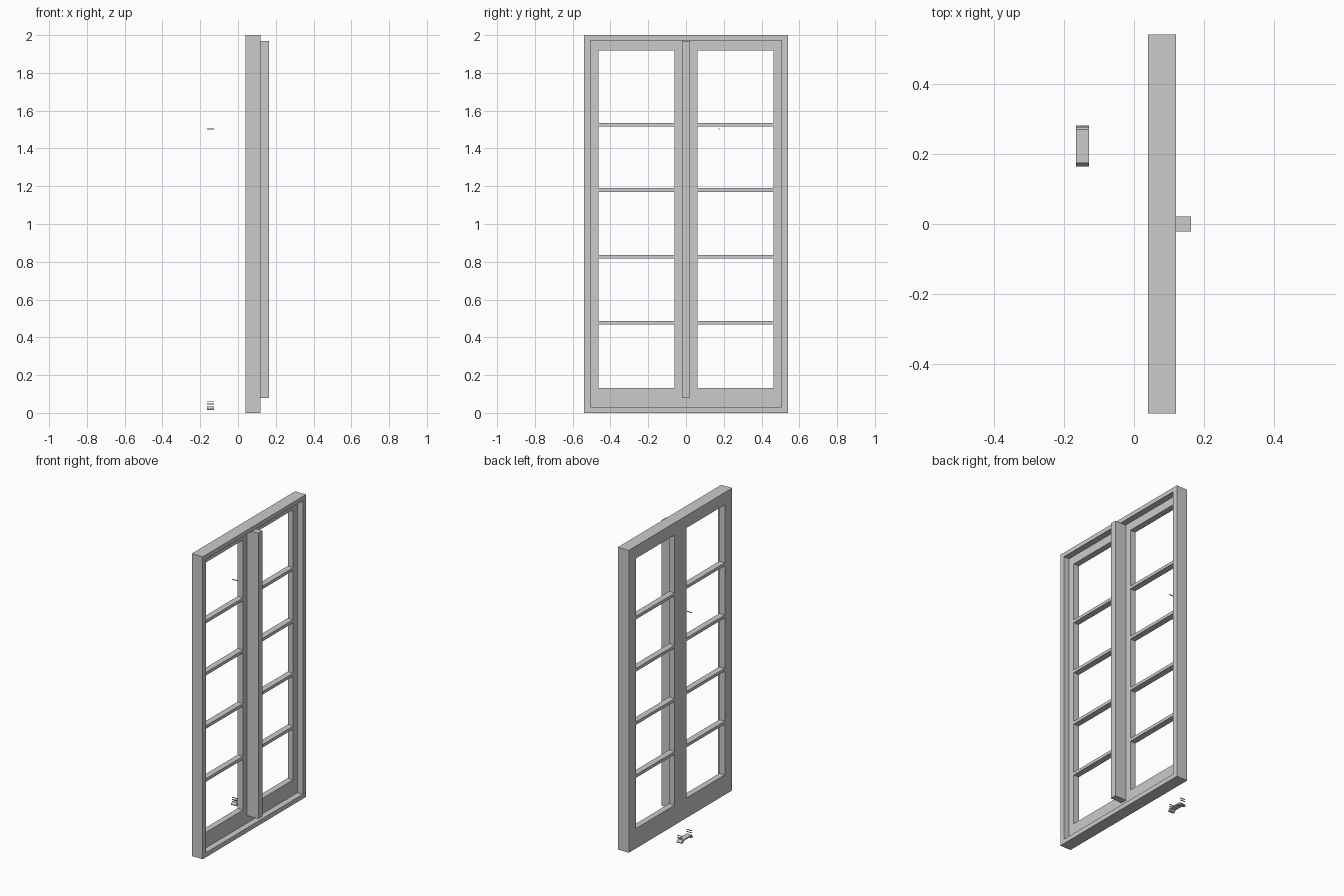
import bpy, bmesh

if "Cube" in bpy.data.objects:
    bpy.data.objects.remove(bpy.data.objects["Cube"])


def boxes(name, spans):
    """One object made of boxes given as (x0, x1, y0, y1, z0, z1)."""
    bm = bmesh.new()
    for x0, x1, y0, y1, z0, z1 in spans:
        verts = bmesh.ops.create_cube(bm, size=1)["verts"]
        for v in verts:
            v.co.x = x1 if v.co.x > 0 else x0
            v.co.y = y1 if v.co.y > 0 else y0
            v.co.z = z1 if v.co.z > 0 else z0
    mesh = bpy.data.meshes.new(name)
    bm.to_mesh(mesh)
    bm.free()
    obj = bpy.data.objects.new(name, mesh)
    bpy.context.collection.objects.link(obj)
    return obj


def extrude_x(name, profile, x0, x1):
    """Solid from a (y, z) profile swept along x."""
    bm = bmesh.new()
    face = bm.faces.new([bm.verts.new((x0, y, z)) for y, z in profile])
    ext = bmesh.ops.extrude_face_region(bm, geom=[face])["geom"]
    bmesh.ops.translate(bm, vec=(x1 - x0, 0, 0),
                        verts=[g for g in ext if isinstance(g, bmesh.types.BMVert)])
    bmesh.ops.recalc_face_normals(bm, faces=bm.faces)
    mesh = bpy.data.meshes.new(name)
    bm.to_mesh(mesh)
    bm.free()
    obj = bpy.data.objects.new(name, mesh)
    bpy.context.collection.objects.link(obj)
    return obj


def cut(target, cutter):
    """Subtract the cutter, then drop it."""
    mod = target.modifiers.new("cut", 'BOOLEAN')
    mod.operation = 'DIFFERENCE'
    mod.solver = 'EXACT'
    mod.object = cutter
    cutter.hide_render = True
    bpy.context.view_layer.objects.active = target
    bpy.ops.object.modifier_apply(modifier=mod.name)
    bpy.data.objects.remove(cutter)


# Window body: slab with a shallow recess on +x and five panes per leaf
body = boxes("window_frame", [(0.04, 0.12, -0.54, 0.54, 0, 2)])
cut(body, boxes("recess_cutter", [(0.08, 0.2, -0.506, 0.506, 0.03, 1.972)]))

bars = [0.477, 0.827, 1.18, 1.525]
half = 0.01
bottoms = [0.132] + [z + half for z in bars]
tops = [z - half for z in bars] + [1.918]
panes = []
for z0, z1 in zip(bottoms, tops):
    for y0, y1 in ((-0.463, -0.061), (0.061, 0.463)):
        panes.append((0.0, 0.15, y0, y1, z0, z1))
cut(body, boxes("pane_cutter", panes))

# Centre post standing proud of the leaves
boxes("centre_post", [(0.08, 0.163, -0.021, 0.021, 0.08, 1.97)])

# Small loose pull handle: a flat bridge with turned-down feet
extrude_x("pull_handle", [
    (0.164, 0.015), (0.182, 0.015), (0.186, 0.026), (0.258, 0.026),
    (0.262, 0.015), (0.281, 0.015), (0.281, 0.020), (0.270, 0.034),
    (0.174, 0.034), (0.164, 0.020)], -0.165, -0.128)

# Thin pins above the handle and one higher up
pins = [(0.276, 0.061), (0.276, 0.047), (0.175, 0.061), (0.175, 0.047), (0.175, 1.503)]
r = 0.002
boxes("pins", [(-0.165, -0.128, y - r, y + r, z - r, z + r) for y, z in pins])
